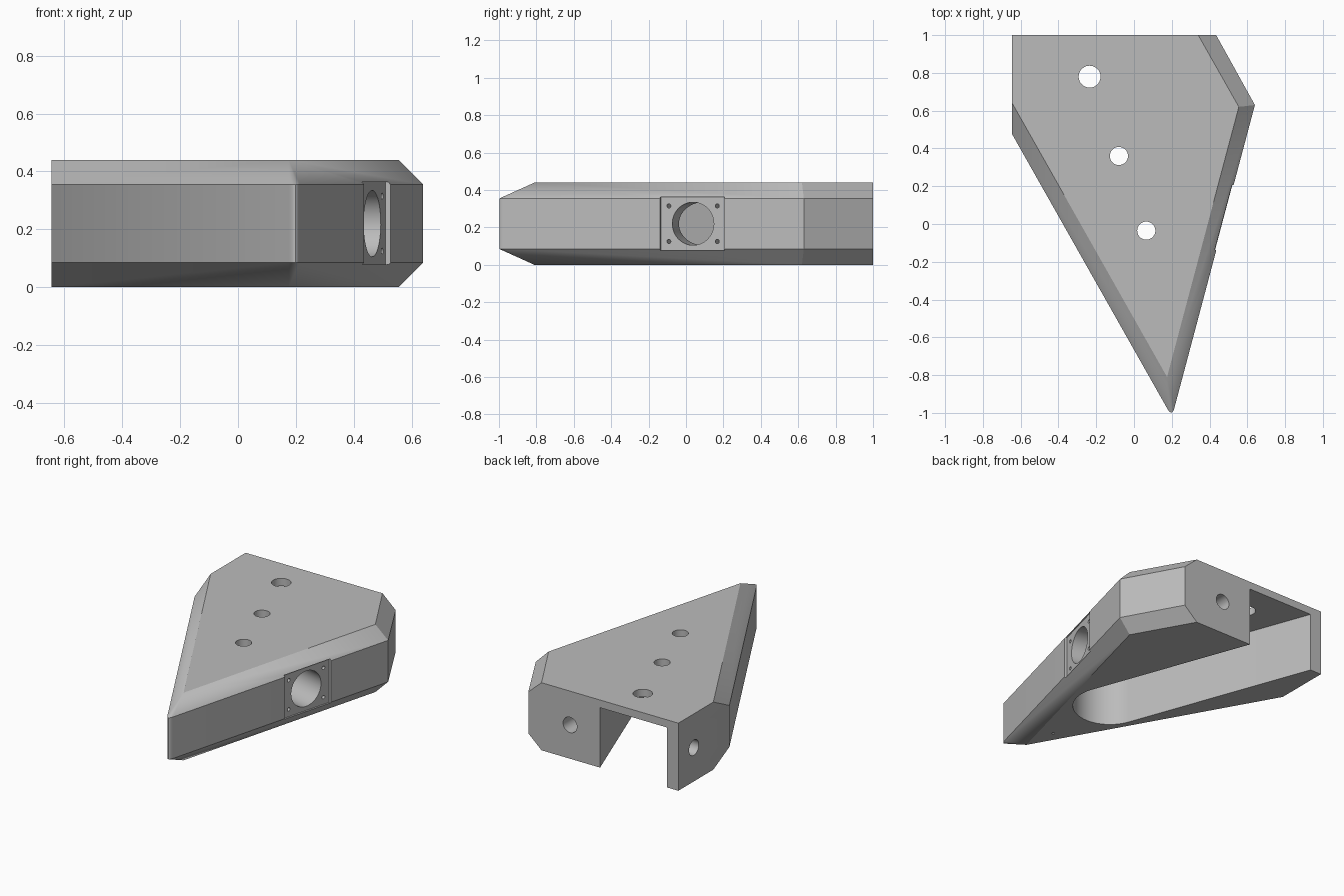
import bpy, bmesh, math
from mathutils import Vector

cube = bpy.data.objects.get("Cube")
if cube:
    bpy.data.objects.remove(cube, do_unlink=True)

grey = bpy.data.materials.new("plain_grey")
grey.use_nodes = True
colour = (0.5, 0.5, 0.5, 1)
grey.diffuse_color = colour
grey.node_tree.nodes["Principled BSDF"].inputs["Base Color"].default_value = colour


def finish(name, bm):
    bmesh.ops.recalc_face_normals(bm, faces=bm.faces)
    mesh = bpy.data.meshes.new(name)
    bm.to_mesh(mesh)
    bm.free()
    mesh.materials.append(grey)
    obj = bpy.data.objects.new(name, mesh)
    bpy.context.collection.objects.link(obj)
    return obj


def loft(name, rings):
    """Join rings of points; repeated points in a ring share one vertex."""
    bm = bmesh.new()
    cache = {}

    def vert(p):
        key = tuple(round(c, 5) for c in p)
        if key not in cache:
            cache[key] = bm.verts.new(p)
        return cache[key]

    loops = [[vert(p) for p in ring] for ring in rings]
    for a, b in zip(loops, loops[1:]):
        for i in range(len(a)):
            j = (i + 1) % len(a)
            bm.faces.new(list(dict.fromkeys((a[i], a[j], b[j], b[i]))))
    for loop in (loops[0], loops[-1]):
        bm.faces.new(list(dict.fromkeys(loop)))
    return finish(name, bm)


def at_height(points, z):
    return [(p[0], p[1], z) for p in points]


def cylinder(name, centre, axis, radius, depth):
    """Round cutter centred on a surface point, reaching depth each way."""
    bm = bmesh.new()
    bmesh.ops.create_cone(bm, cap_ends=True, segments=40, radius1=radius,
                          radius2=radius, depth=2 * depth)
    turn = Vector((0, 0, 1)).rotation_difference(Vector(axis))
    bmesh.ops.rotate(bm, verts=bm.verts, matrix=turn.to_matrix())
    bmesh.ops.translate(bm, verts=bm.verts, vec=centre)
    return finish(name, bm)


# Wedge body with chamfered long sides and a rounded nose
nose = Vector((0.201, -1.021))
nose_left, nose_right = Vector((0.176, -0.977)), Vector((0.214, -0.973))
steps = 8
arc = []
for i in range(steps + 1):
    t = i / steps
    arc.append((1 - t) ** 2 * nose_left + 2 * t * (1 - t) * nose + t * t * nose_right)
middle = [(-0.645, 1), (-0.645, 0.475)] + arc + [(0.64, 0.63), (0.435, 1)]
flat = [(-0.645, 1), (-0.645, 0.64)] + [(0.175, -0.81)] * len(arc) + [(0.555, 0.62), (0.34, 1)]
body = loft("wedge_housing", [at_height(flat, 0), at_height(middle, 0.085),
                              at_height(middle, 0.355), at_height(flat, 0.44)])
cutters = []

# Round-ended channel, open at the back and underneath
along = Vector((0.3, -0.815)).normalized()
across = Vector((-along.y, along.x))
end, half = Vector((0.09, -0.12)), 0.226
slot = [end - along * 1.7 + across * half]
for i in range(33):
    a = math.pi * i / 32
    slot.append(end + half * (math.cos(a) * across + math.sin(a) * along))
slot.append(end - along * 1.7 - across * half)
cutters.append(loft("channel_cutter", [at_height(slot, -0.1), at_height(slot, 0.39)]))

# Three holes through the top plate
for x, y, r in ((-0.235, 0.78, 0.058), (-0.08, 0.36, 0.048), (0.065, -0.035, 0.048)):
    cutters.append(cylinder("top_hole_cutter", (x, y, 0.42), (0, 0, 1), r, 0.1))

# Blind holes in the back, the side and the underside
cutters.append(cylinder("back_hole_cutter", (0.135, 1, 0.22), (0, 1, 0), 0.05, 0.15))
cutters.append(cylinder("side_hole_cutter", (-0.645, 0.84, 0.22), (1, 0, 0), 0.05, 0.09))
cutters.append(cylinder("pin_hole_cutter", (0.138, -0.6, 0), (0, 0, 1), 0.008, 0.08))

# Shallow mounting recess with a round port and four screw holes
tangent = Vector((0.38, 1.43, 0)).normalized()
normal = Vector((tangent.y, -tangent.x, 0))
port = Vector((0.64, 0.63, 0.22)) - tangent * (0.597 / tangent.y)
recess = [port + tangent * u * 0.178 + normal * v
          for u, v in ((-1, -0.018), (1, -0.018), (1, 0.1), (-1, 0.1))]
cutters.append(loft("recess_cutter", [at_height(recess, 0.078), at_height(recess, 0.364)]))
cutters.append(cylinder("port_cutter", port, normal, 0.115, 0.32))
for u in (-1, 1):
    for v in (-1, 1):
        spot = port + tangent * u * 0.134 + Vector((0, 0, v * 0.095))
        cutters.append(cylinder("screw_hole_cutter", spot, normal, 0.011, 0.09))

# Cut everything out of the body
bpy.context.view_layer.objects.active = body
for cutter in cutters:
    cutter.hide_render = True
    mod = body.modifiers.new("cut", "BOOLEAN")
    mod.operation = "DIFFERENCE"
    mod.solver = "EXACT"
    mod.object = cutter
    bpy.ops.object.modifier_apply(modifier=mod.name)
    bpy.data.objects.remove(cutter, do_unlink=True)

bpy.ops.object.select_all(action="DESELECT")
body.select_set(True)
bpy.ops.object.shade_smooth_by_angle(angle=math.radians(30))
